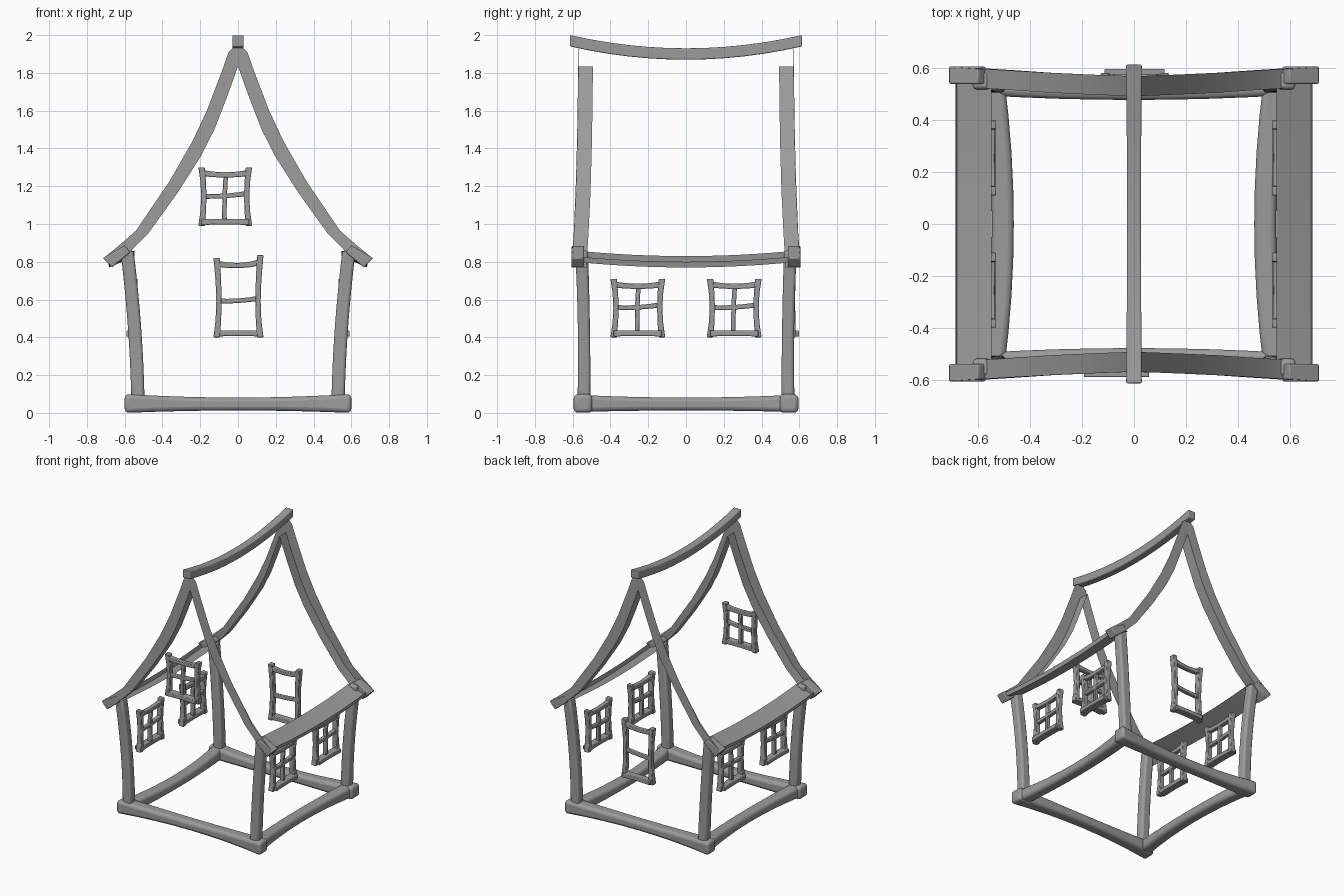
import bpy, bmesh, math
from mathutils import Vector, Matrix

if "Cube" in bpy.data.objects:
    bpy.data.objects.remove(bpy.data.objects["Cube"])

timber = bpy.data.materials.new("timber")
timber.diffuse_color = (.33, .33, .33, 1)
timber.use_nodes = True
timber.node_tree.nodes["Principled BSDF"].inputs["Base Color"].default_value = timber.diffuse_color


def finish(name, bm, bevel=0.0, segments=2):
    bmesh.ops.recalc_face_normals(bm, faces=bm.faces)
    me = bpy.data.meshes.new(name)
    bm.to_mesh(me)
    bm.free()
    me.materials.append(timber)
    ob = bpy.data.objects.new(name, me)
    bpy.context.collection.objects.link(ob)
    bpy.context.view_layer.objects.active = ob
    ob.select_set(True)
    bpy.ops.object.shade_smooth_by_angle(angle=math.radians(35))
    ob.select_set(False)
    if bevel:
        m = ob.modifiers.new("bevel", 'BEVEL')
        m.width, m.segments, m.limit_method = bevel, segments, 'ANGLE'
        m.angle_limit = math.radians(50)
    return ob


def add_beam(bm, axis, a, mid, b, half_end, half_mid, n=8):
    """Bowed rectangular timber along an axis, section varying from end to middle."""
    a, mid, b = Vector(a), Vector(mid), Vector(b)
    o = [i for i in range(3) if i != axis]
    rings = []
    for i in range(n + 1):
        t = i / n
        k = 4 * t * (1 - t)
        c = a.lerp(b, t) + k * (mid - (a + b) / 2)
        h = [e + k * (m - e) for e, m in zip(half_end, half_mid)]
        ring = []
        for s, r in ((-1, -1), (1, -1), (1, 1), (-1, 1)):
            p = c.copy()
            p[o[0]] += s * h[0]
            p[o[1]] += r * h[1]
            ring.append(bm.verts.new(p))
        rings.append(ring)
    for p, q in zip(rings, rings[1:]):
        for j in range(4):
            bm.faces.new((p[j], p[j - 1], q[j - 1], q[j]))
    bm.faces.new(rings[0])
    bm.faces.new(rings[-1][::-1])


def beam(name, *args, bevel=0.012):
    bm = bmesh.new()
    add_beam(bm, *args)
    return finish(name, bm, bevel, 3)


def strip(name, rows):
    """Open folded sheet through rows of points."""
    bm = bmesh.new()
    vs = [[bm.verts.new(p) for p in r] for r in rows]
    for p, q in zip(vs, vs[1:]):
        for j in range(len(p) - 1):
            bm.faces.new((p[j], p[j + 1], q[j + 1], q[j]))
    return finish(name, bm)


SIDES = (("left", -1), ("right", 1))
ENDS = (("front", -1), ("back", 1))

# base sills, bowed inwards
for n, s in ENDS:
    beam(n + "_sill", 0, (-.6, s * .547, .05), (0, s * .52, .047), (.6, s * .547, .05),
         (.05, .05), (.042, .034), bevel=.022)
for n, s in SIDES:
    beam(n + "_sill", 1, (s * .545, -.56, .05), (s * .505, 0, .047), (s * .545, .56, .05),
         (.045, .045), (.042, .034), bevel=.022)

# leaning corner posts
for n, s in SIDES:
    for m, e in ENDS:
        beam(f"{m}_{n}_post", 2, (s * .53, e * .54, .08), (s * .549, e * .541, .47),
             (s * .588, e * .553, .86), (.035, .034), (.035, .032), bevel=.015)

# curved gable rafters: outer face and underside, open towards the roof
TOP = [(0, 1.96), (.05, 1.91), (.085, 1.81), (.165, 1.60), (.24, 1.44), (.36, 1.23),
       (.54, .965), (.62, .895), (.71, .82)]
LOW = [(0, 1.835), (.03, 1.75), (.063, 1.66), (.125, 1.50), (.196, 1.36), (.32, 1.165),
       (.475, .95), (.56, .865), (.667, .77)]
for n, s in SIDES:
    for m, e in ENDS:
        rows = []
        for (xt, zt), (xl, zl) in zip(TOP, LOW):
            y = .57 + .035 * (xt / .71) ** 1.5
            rows.append([(s * xt, e * y, zt), (s * xl, e * y, zl), (s * xl, e * (y - .077), zl)])
        strip(f"{m}_{n}_rafter", rows)
        # closed rafter tail at the eave
        bm = bmesh.new()
        f = bm.faces.new([bm.verts.new((s * x, e * .54, z)) for x, z in
                          ((.715, .82), (.60, .885), (.57, .85), (.667, .77))])
        r = bmesh.ops.extrude_face_region(bm, geom=[f], use_keep_orig=True)
        bmesh.ops.translate(bm, vec=(0, e * .067, 0),
                            verts=[v for v in r["geom"] if isinstance(v, bmesh.types.BMVert)])
        finish(f"{m}_{n}_rafter_tail", bm, .006)

# sagging eave boards: underside and outer edge
for n, s in SIDES:
    rows = []
    for i in range(13):
        y = -.59 + 1.18 * i / 12
        d = .03 * (y / .59) ** 2
        rows.append([(s * .548, y, .83 + d), (s * .682, y, .77 + d), (s * .688, y, .80 + d)])
    strip(n + "_eave", rows)

# sagging ridge beam
beam("ridge", 1, (0, -.614, 1.97), (0, 0, 1.90), (0, .614, 1.97), (.03, .03), (.027, .03), 12,
     bevel=.006)


def window(name, mat, u, z, cross=True, lift=0.0):
    """Crooked frame; local front faces -y."""
    (u0, u1), (z0, z1) = u, z
    uc, zc, w, q = (u0 + u1) / 2, (z0 + z1) / 2, .017, .012
    if not cross:
        zc -= .02
    bm = bmesh.new()
    for x, s, up in ((u0 + w, 1, 0), (u1 - w, -1, lift)):
        add_beam(bm, 2, (x, 0, z0), (x + s * .012, 0, zc), (x, 0, z1 + up), (w, .021), (.014, .018), 4)
    # head and projecting bottom rail
    add_beam(bm, 0, (u0 + w, 0, z1 - .03), (uc, 0, z1 - .04), (u1 - w, 0, z1 - .03 + lift / 2),
             (.018, .016), (.016, .014), 4)
    add_beam(bm, 0, (u0 + w, -.01, z0 + .02), (uc, -.01, z0 + .022), (u1 - w, -.01, z0 + .02),
             (.028, .016), (.028, .014), 4)
    # glazing bars
    add_beam(bm, 0, (u0 + w, 0, zc + .002), (uc, 0, zc + .004), (u1 - w, 0, zc + .018),
             (.014, .014), (.014, q), 4)
    if cross:
        add_beam(bm, 2, (uc - .004, 0, z0 + .03), (uc - .003, 0, zc), (uc + .004, 0, z1 - .03),
                 (q, .014), (q, .014), 4)
    bm.transform(mat)
    finish(name, bm, .004)


# windows: upper front, back, two on each side
window("front_gable_window", Matrix.Translation((0, -.552, 0)), (-.21, .075), (.99, 1.30))
window("back_window", Matrix.Translation((0, .56, 0)) @ Matrix.Diagonal((1, -1, 1, 1)),
       (-.13, .135), (.40, .82), False, .015)
turn = Matrix.Translation((.552, 0, 0)) @ Matrix.Rotation(math.pi / 2, 4, 'Z')
for n, s in SIDES:
    for m, u in (("front", (-.40, -.11)), ("back", (.11, .40))):
        window(f"{n}_{m}_window", Matrix.Diagonal((s, 1, 1, 1)) @ turn, u, (.40, .71))
